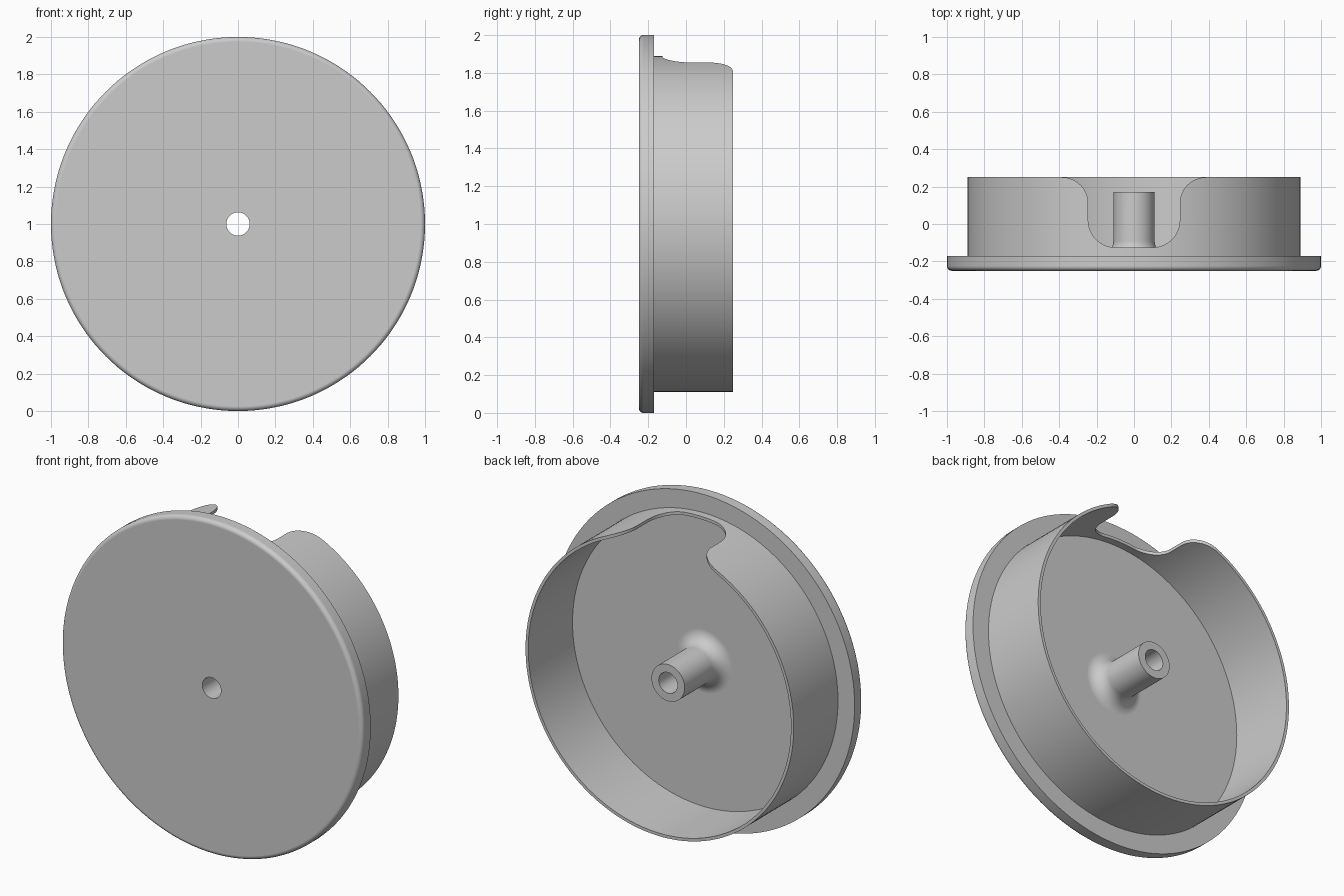
import bpy, bmesh, math
from math import sin, cos, pi

if "Cube" in bpy.data.objects:
    bpy.data.objects.remove(bpy.data.objects["Cube"])

SEGMENTS = 144
CENTRE_Z = 1.0

grey = bpy.data.materials.new("plain grey")
grey.use_nodes = True
COLOUR = (0.6, 0.6, 0.6, 1)
grey.diffuse_color = COLOUR
grey.node_tree.nodes["Principled BSDF"].inputs["Base Color"].default_value = COLOUR


def arc(cx, cy, r, start, end, steps=10):
    """Points on an arc, angles in degrees."""
    angles = [math.radians(start + (end - start) * i / steps) for i in range(steps + 1)]
    return [(cx + r * cos(a), cy + r * sin(a)) for a in angles]


def finish(bm, name):
    bmesh.ops.recalc_face_normals(bm, faces=bm.faces)
    mesh = bpy.data.meshes.new(name)
    bm.to_mesh(mesh)
    bm.free()
    mesh.materials.append(grey)
    obj = bpy.data.objects.new(name, mesh)
    bpy.context.collection.objects.link(obj)
    return obj


def lathe(name, profile):
    """Revolve a closed (radius, y) profile around the horizontal y axis."""
    bm = bmesh.new()
    rings = []
    for i in range(SEGMENTS):
        a = 2 * pi * i / SEGMENTS
        rings.append([bm.verts.new((r * cos(a), y, CENTRE_Z + r * sin(a))) for r, y in profile])
    n = len(profile)
    for i in range(SEGMENTS):
        a, b = rings[i], rings[(i + 1) % SEGMENTS]
        for j in range(n):
            k = (j + 1) % n
            bm.faces.new((a[j], a[k], b[k], b[j]))
    return finish(bm, name)


# Cap: flange with rounded front edge, thin rim wall, floor and drilled centre post
FRONT, BACK, FLOOR = -0.25, 0.25, -0.17
profile = [(0.062, FRONT)]
profile += arc(0.975, FRONT + 0.025, 0.025, -90, 0, 6)
profile += [(1.0, FLOOR), (0.89, FLOOR), (0.89, BACK), (0.872, BACK), (0.872, FLOOR)]
profile += arc(0.19, FLOOR + 0.08, 0.08, 270, 180, 8)
profile += [(0.11, 0.17), (0.062, 0.17)]
cap = lathe("round_cap", profile)

# Notch cutter: rounded slot that flares outward at the open edge of the rim
half = arc(0.10, 0.02, 0.145, -90, 0, 14) + arc(0.385, 0.11, 0.14, 180, 90, 14)
half += [(0.385, 0.35)]
outline = half + [(-x, y) for x, y in reversed(half)]
bm = bmesh.new()
face = bm.faces.new([bm.verts.new((x, y, 1.5)) for x, y in outline])
extruded = bmesh.ops.extrude_face_region(bm, geom=[face])
top = [v for v in extruded["geom"] if isinstance(v, bmesh.types.BMVert)]
bmesh.ops.translate(bm, verts=top, vec=(0, 0, 0.7))
cutter = finish(bm, "notch_cutter")
cutter.hide_render = True

# Cut the notch, then drop the cutter
cut = cap.modifiers.new("notch", 'BOOLEAN')
cut.operation = 'DIFFERENCE'
cut.solver = 'EXACT'
cut.object = cutter
bpy.ops.object.select_all(action='DESELECT')
bpy.context.view_layer.objects.active = cap
cap.select_set(True)
bpy.ops.object.modifier_apply(modifier=cut.name)
bpy.data.objects.remove(cutter)

# Smooth curved surfaces, crisp edges
bpy.ops.object.shade_smooth_by_angle(angle=math.radians(30))
weighted = cap.modifiers.new("even_shading", 'WEIGHTED_NORMAL')
weighted.keep_sharp = True
